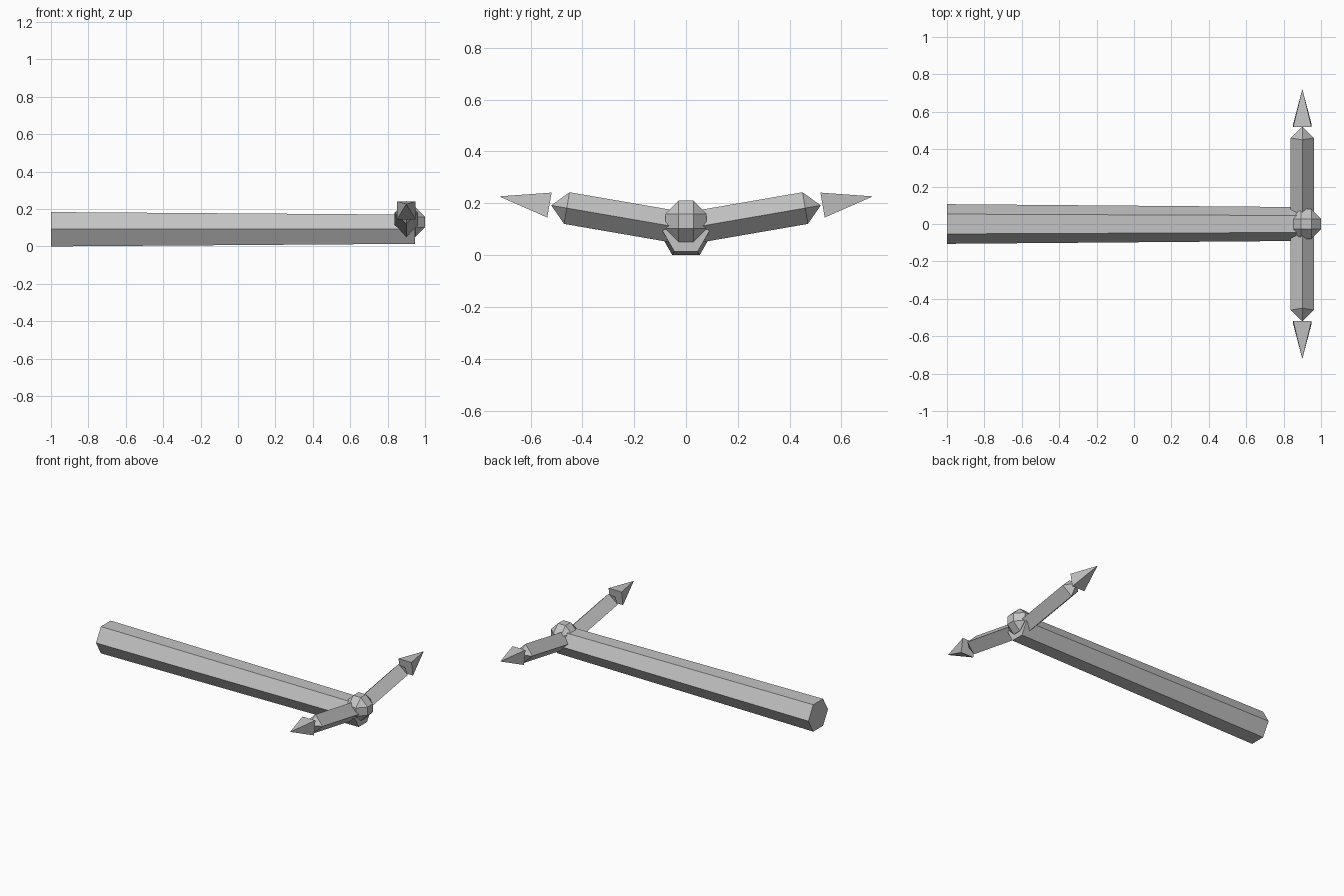
import bpy
import bmesh
from math import radians, sin, cos, pi
from mathutils import Matrix, Vector

cube = bpy.data.objects.get("Cube")
if cube:
    bpy.data.objects.remove(cube, do_unlink=True)

grey = bpy.data.materials.new("plain grey")
grey.use_nodes = True
colour = (0.55, 0.55, 0.55, 1)
grey.diffuse_color = colour
grey.node_tree.nodes["Principled BSDF"].inputs["Base Color"].default_value = colour


def add_object(name, bm):
    bmesh.ops.recalc_face_normals(bm, faces=bm.faces)
    mesh = bpy.data.meshes.new(name)
    bm.to_mesh(mesh)
    bm.free()
    mesh.materials.append(grey)
    obj = bpy.data.objects.new(name, mesh)
    bpy.context.collection.objects.link(obj)
    return obj


def lathe(name, sides, rings, origin, direction, turn=0.0):
    """Faceted solid along a direction; rings are (distance, radius), radius 0 is a point."""
    bm = bmesh.new()
    along = Vector(direction).normalized()
    up = Vector((0, 0, 1))
    across = along.cross(up).normalized()
    up = across.cross(along)
    loops = []
    for dist, radius in rings:
        centre = Vector(origin) + along * dist
        if radius == 0:
            loops.append([bm.verts.new(centre)] * sides)
            continue
        angles = [turn + 2 * pi * i / sides for i in range(sides)]
        loops.append([bm.verts.new(centre + radius * (across * cos(a) + up * sin(a)))
                      for a in angles])
    for low, high in zip(loops, loops[1:]):
        for i in range(sides):
            j = (i + 1) % sides
            corners = dict.fromkeys((low[i], low[j], high[j], high[i]))
            bm.faces.new(list(corners))
    for loop, ring in ((loops[0], rings[0]), (loops[-1], rings[-1])):
        if ring[1]:
            bm.faces.new(loop)
    return add_object(name, bm)


# Long tapering six-sided shaft
lathe("shaft", 6, [(0, 0.106), (1.945, 0.09)], (-1, 0, 0.092), (1, 0, 0))

# Chamfered block at the head
bm = bmesh.new()
bmesh.ops.create_cube(bm, size=0.16, matrix=Matrix.Translation((0.92, 0, 0.13)))
bmesh.ops.bevel(bm, geom=bm.edges[:], offset=0.052, segments=1, affect='EDGES')
add_object("hub", bm)

# Raised arms with a pointed end and a separate spike on each side
slope = radians(9.8)
for side, sign in (("left", 1), ("right", -1)):
    direction = (0, sign * cos(slope), sin(slope))
    origin = (0.9, 0, 0.102)
    lathe(side + "_arm", 4, [(0, 0.062), (0.467, 0.062), (0.528, 0)], origin, direction)
    lathe(side + "_spike", 4, [(0.535, 0.069), (0.732, 0)], origin, direction, pi / 4)
